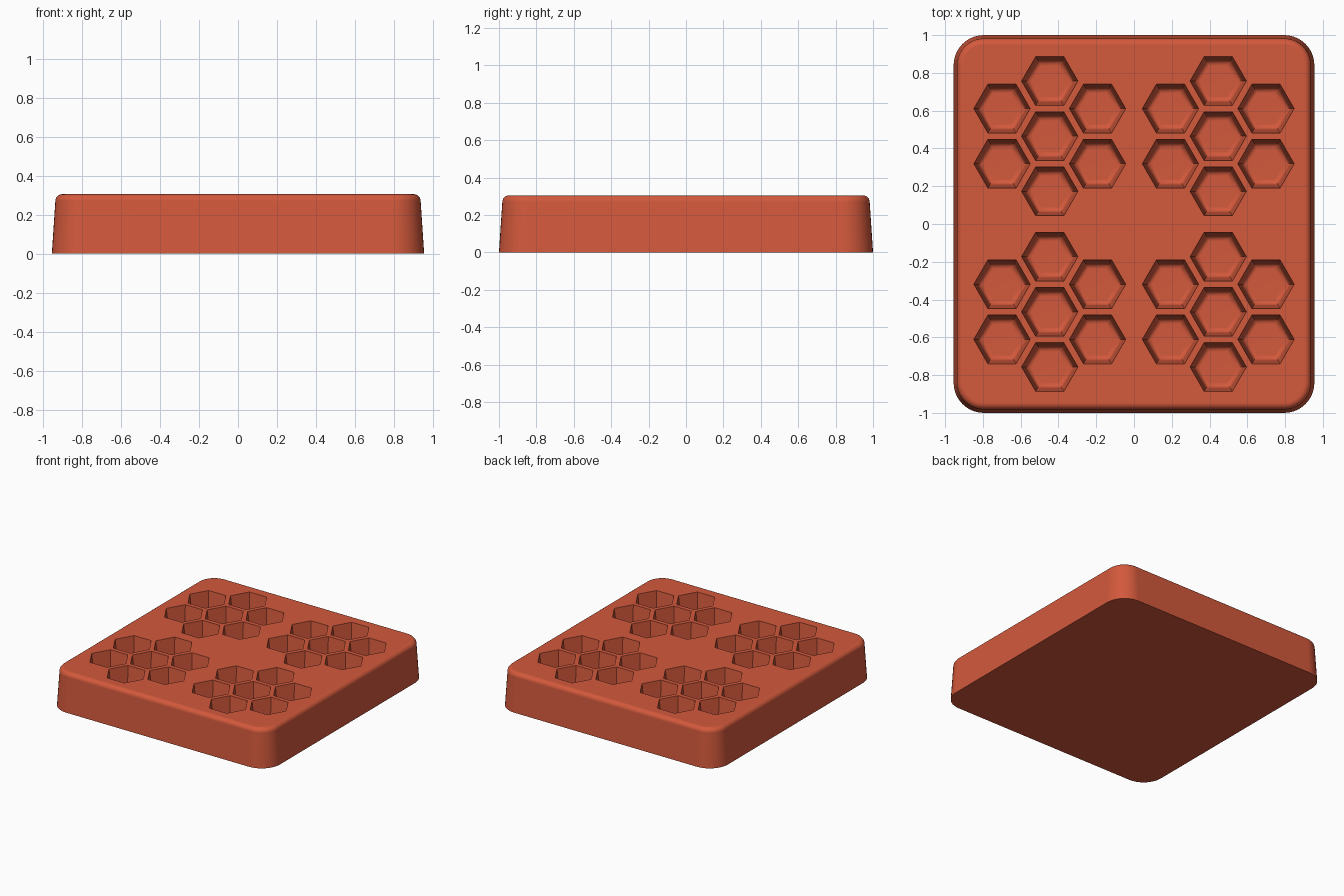
import bpy
import bmesh
from math import cos, sin, pi, radians

HEIGHT = 0.305
DEPTH = 0.2

cube = bpy.data.objects.get("Cube")
if cube:
    bpy.data.objects.remove(cube, do_unlink=True)

clay = bpy.data.materials.new("terracotta red")
clay.use_nodes = True
clay.diffuse_color = (0.65, 0.1, 0.045, 1)
clay.node_tree.nodes["Principled BSDF"].inputs["Base Color"].default_value = clay.diffuse_color


def rounded_rect(hx, hy, r, z, steps=10):
    """Outline of a rectangle with rounded corners."""
    points = []
    for quarter, (sx, sy) in enumerate([(1, 1), (-1, 1), (-1, -1), (1, -1)]):
        for i in range(steps + 1):
            a = (quarter + i / steps) * pi / 2
            points.append((sx * (hx - r) + r * cos(a), sy * (hy - r) + r * sin(a), z))
    return points


def hexagon(cx, cy, r, z):
    return [(cx + r * cos(k * pi / 3), cy + r * sin(k * pi / 3), z) for k in range(6)]


def loft(bm, outlines):
    """Skin a stack of outlines, bottom to top, and cap both ends."""
    rings = [[bm.verts.new(p) for p in outline] for outline in outlines]
    for low, high in zip(rings, rings[1:]):
        for i in range(len(low)):
            j = (i + 1) % len(low)
            bm.faces.new((low[i], low[j], high[j], high[i]))
    bm.faces.new(rings[0][::-1])
    bm.faces.new(rings[-1])


def make_object(name, bm):
    bmesh.ops.recalc_face_normals(bm, faces=bm.faces)
    mesh = bpy.data.meshes.new(name)
    bm.to_mesh(mesh)
    bm.free()
    mesh.materials.append(clay)
    obj = bpy.data.objects.new(name, mesh)
    bpy.context.collection.objects.link(obj)
    return obj


# Slab: drafted walls and a rounded top edge
fillet, draft = 0.035, 0.018
section = [(0, 0)]
for i in range(7):
    a = i / 6 * pi / 2
    section.append((draft + fillet * (1 - cos(a)), HEIGHT - fillet * (1 - sin(a))))
bm = bmesh.new()
loft(bm, [rounded_rect(0.955 - d, 1 - d, 0.16 - d, z) for d, z in section])
slab = make_object("honeycomb_mould", bm)

# Pocket cutter: four clusters of seven hexagons with a rounded floor edge
cell, soft, pitch = 0.149, 0.035, 0.292
profile = []
for i in range(6):
    a = i / 5 * pi / 2
    profile.append((cell - 0.02 - soft * (1 - sin(a)), HEIGHT - DEPTH + soft * (1 - cos(a))))
profile += [(cell, HEIGHT), (cell + 0.002, HEIGHT + 0.02)]
bm = bmesh.new()
for sx in (-1, 1):
    for sy in (-1, 1):
        centres = [(sx * 0.446, sy * 0.465)]
        for k in range(6):
            a = pi / 6 + k * pi / 3
            centres.append((sx * 0.446 + pitch * cos(a), sy * 0.465 + pitch * sin(a)))
        for cx, cy in centres:
            loft(bm, [hexagon(cx, cy, r, z) for r, z in profile])
cutter = make_object("pocket_cutter", bm)
cutter.hide_render = True

# Cut the pockets, then smooth the rounded parts
cut = slab.modifiers.new("pockets", "BOOLEAN")
cut.operation = "DIFFERENCE"
cut.solver = "EXACT"
cut.object = cutter
bpy.ops.object.select_all(action="DESELECT")
slab.select_set(True)
bpy.context.view_layer.objects.active = slab
bpy.ops.object.modifier_apply(modifier=cut.name)
bpy.data.objects.remove(cutter, do_unlink=True)
bpy.ops.object.shade_smooth_by_angle(angle=radians(35))
weighted = slab.modifiers.new("clean_shading", "WEIGHTED_NORMAL")
weighted.keep_sharp = True
